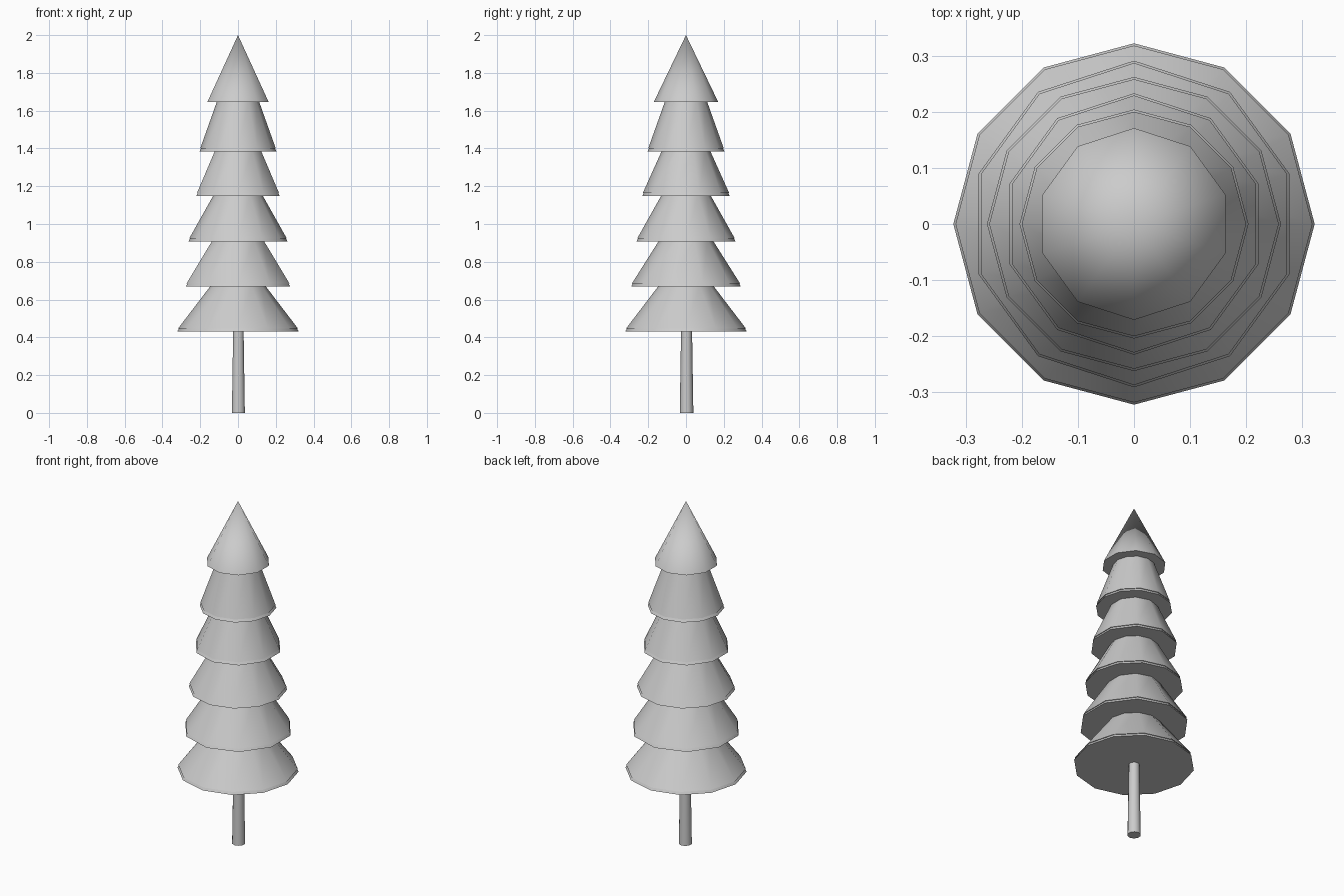
import bpy, bmesh
from math import cos, sin, pi, radians

if "Cube" in bpy.data.objects:
    bpy.data.objects.remove(bpy.data.objects["Cube"])


def lathe(name, profile, sides, centre=(0, 0)):
    """Stack rings of (radius, z) from bottom to top; radius 0 makes a tip."""
    bm = bmesh.new()
    rings = []
    for r, z in profile:
        if r == 0:
            rings.append([bm.verts.new((centre[0], centre[1], z))])
        else:
            rings.append([bm.verts.new((centre[0] + r * cos(pi / 2 + 2 * pi * i / sides),
                                        centre[1] + r * sin(pi / 2 + 2 * pi * i / sides), z))
                          for i in range(sides)])
    bm.faces.new(rings[0][::-1])
    for a, b in zip(rings, rings[1:]):
        for i in range(sides):
            j = (i + 1) % sides
            if len(b) == 1:
                bm.faces.new((a[i], a[j], b[0]))
            else:
                bm.faces.new((a[i], a[j], b[j], b[i]))
    if len(rings[-1]) > 1:
        bm.faces.new(rings[-1])
    mesh = bpy.data.meshes.new(name)
    bm.to_mesh(mesh)
    bm.free()
    obj = bpy.data.objects.new(name, mesh)
    bpy.context.collection.objects.link(obj)
    bpy.ops.object.select_all(action='DESELECT')
    obj.select_set(True)
    bpy.context.view_layer.objects.active = obj
    bpy.ops.object.shade_smooth_by_angle(angle=radians(40))
    return obj


# Trunk, slightly tapered
lathe("trunk", [(0.036, 0), (0.029, 0.44)], 10, (0.002, 0.003))

# Branch tiers: base z, base radius, radius at top, top z, sides
tiers = [
    (0.43, 0.322, 0.143, 0.675, 12),
    (0.668, 0.291, 0.141, 0.915, 10),
    (0.908, 0.262, 0.130, 1.152, 12),
    (1.147, 0.233, 0.127, 1.39, 10),
    (1.384, 0.204, 0.111, 1.65, 12),
]
for n, (z, r, top_r, top_z, sides) in enumerate(tiers, 1):
    lip = 0.016
    # lower rim, small undercut, then the overlapping upper layer
    lathe(f"branch_tier_{n}",
          [(r, z), (r - 0.009, z + lip), (r - 0.004, z + lip), (top_r, top_z)], sides)

# Pointed top
lathe("tree_top", [(0.171, 1.645), (0, 2.0)], 10)
